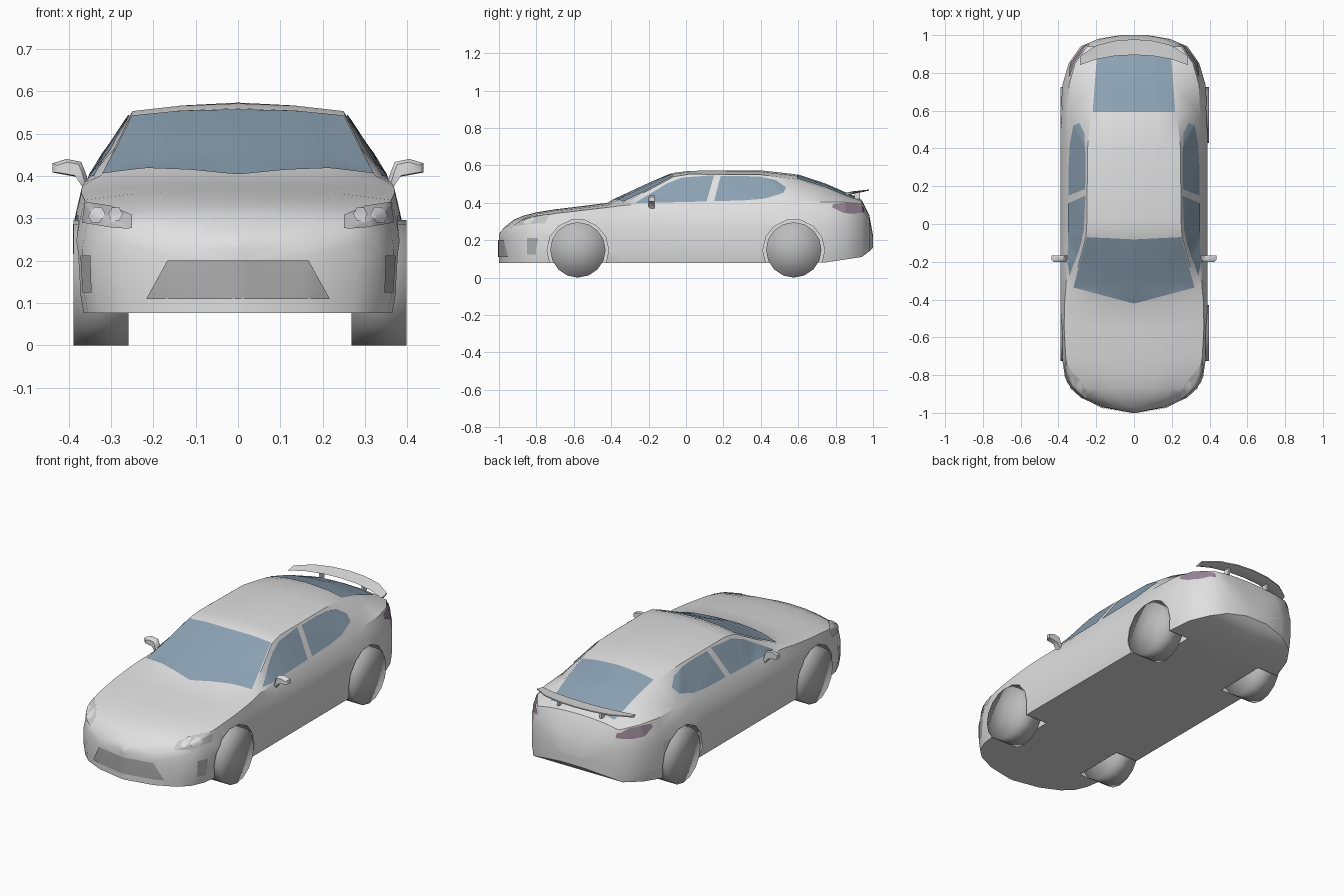
import bpy, bmesh, math
from mathutils import Vector
from mathutils.bvhtree import BVHTree

if "Cube" in bpy.data.objects:
    bpy.data.objects.remove(bpy.data.objects["Cube"], do_unlink=True)


def material(name, *rgb):
    mat = bpy.data.materials.new(name)
    mat.use_nodes = True
    mat.diffuse_color = (*rgb, 1)
    mat.node_tree.nodes["Principled BSDF"].inputs["Base Color"].default_value = (*rgb, 1)
    return mat


paint = material("light grey paint", 0.75, 0.75, 0.75)
glass = material("blue grey glass", 0.26, 0.36, 0.45)
tail = material("dull purple lens", 0.31, 0.24, 0.30)
rubber = material("wheel grey", 0.5, 0.5, 0.5)
vent = material("vent grey", 0.42, 0.42, 0.42)
lens = material("headlight grey", 0.56, 0.56, 0.56)


def make_object(name, bm, mat, angle=35):
    mesh = bpy.data.meshes.new(name)
    bm.to_mesh(mesh)
    obj = bpy.data.objects.new(name, mesh)
    bpy.context.collection.objects.link(obj)
    mesh.materials.append(mat)
    smooth(obj, angle)
    return obj


def activate(obj):
    bpy.ops.object.select_all(action='DESELECT')
    obj.select_set(True)
    bpy.context.view_layer.objects.active = obj


def smooth(obj, angle):
    activate(obj)
    bpy.ops.object.shade_smooth_by_angle(angle=math.radians(angle))


def loft(rings):
    """Closed skin through a row of equal rings, capped at both ends."""
    bm = bmesh.new()
    loops = [[bm.verts.new(p) for p in ring] for ring in rings]
    for a, b in zip(loops, loops[1:]):
        for i in range(len(a)):
            j = (i + 1) % len(a)
            bm.faces.new((a[i], a[j], b[j], b[i]))
    bm.faces.new(loops[0])
    bm.faces.new(loops[-1])
    bmesh.ops.recalc_face_normals(bm, faces=bm.faces)
    return bm


# Body stations: y, half width, shoulder x and z, roof edge x and z, centre z
stations = [
    (-1, .012, .011, .22, .006, .23, .235),
    (-.97, .17, .15, .24, .09, .26, .27),
    (-.92, .28, .258, .275, .16, .298, .31),
    (-.87, .335, .312, .30, .2, .32, .331),
    (-.8, .367, .347, .323, .22, .339, .349),
    (-.7, .382, .362, .343, .25, .357, .365),
    (-.55, .39, .37, .36, .27, .373, .383),
    (-.42, .39, .368, .375, .3, .388, .4),
    (-.335, .39, .36, .386, .322, .402, .439),
    (-.2, .39, .354, .393, .29, .467, .502),
    (-.065, .39, .35, .395, .254, .54, .56),
    (.02, .39, .35, .396, .249, .553, .571),
    (.4, .39, .35, .4, .246, .55, .573),
    (.58, .39, .35, .407, .228, .528, .553),
    (.74, .378, .343, .405, .216, .479, .501),
    (.85, .346, .312, .403, .205, .434, .453),
    (.94, .283, .248, .392, .17, .405, .415),
    (.98, .19, .165, .31, .11, .33, .335),
    (1, .07, .06, .21, .04, .22, .225),
]


def section(y, w, ws, zs, wr, zr, zc):
    zb = .077 + .15 * max(0, y - .72) + .8 * max(0, y - .95)
    zm = zb + .63 * (zs - zb)
    half = [(0, zb), (w * .965, zb), (w * .992, zb + .05), (w, zm),
            (.4 * ws + .6 * w, .5 * (zm + zs)), (ws, zs), (wr, zr),
            (.55 * wr, zr + .7 * (zc - zr)), (0, zc)]
    return [(x, y, z) for x, z in half] + [(-x, y, z) for x, z in half[-2:0:-1]]


bm = loft([section(*s) for s in stations])
bmesh.ops.triangulate(bm, faces=bm.faces)
skin = BVHTree.FromBMesh(bm)
body = make_object("body", bm, paint)

# Wheel arches cut from the body, and wheels
for side in (-1, 1):
    for end, y in (("front", -.578), ("rear", .576)):
        bpy.ops.mesh.primitive_cylinder_add(vertices=14, radius=.165, depth=.4,
                                            location=(side * .44, y, .146),
                                            rotation=(0, math.pi / 2, 0))
        cutter = bpy.context.object
        activate(body)
        mod = body.modifiers.new("arch", 'BOOLEAN')
        mod.operation, mod.solver, mod.object = 'DIFFERENCE', 'EXACT', cutter
        bpy.ops.object.modifier_apply(modifier=mod.name)
        bpy.data.objects.remove(cutter, do_unlink=True)
        bpy.ops.mesh.primitive_cylinder_add(vertices=16, radius=.148, depth=.13,
                                            end_fill_type='TRIFAN',
                                            location=(side * .328 + .005, y, .148),
                                            rotation=(0, math.pi / 2, 0))
        wheel = bpy.context.object
        wheel.name = f"{end}_wheel_{'left' if side > 0 else 'right'}"
        wheel.data.materials.append(rubber)
        bpy.ops.object.shade_smooth()
smooth(body, 35)


def along(points, t):
    f = t * (len(points) - 1)
    i = min(int(f), len(points) - 2)
    return Vector(points[i]).lerp(Vector(points[i + 1]), f - i)


def plate(name, axis, low, high, mat, side=1, lift=.004, cols=24, rows=10):
    """Thin plate between two edge lines, projected along an axis onto the body."""
    bm = bmesh.new()
    ray = {'x': Vector((-side, 0, 0)), 'y': Vector((0, 1, 0)), 'z': Vector((0, 0, -1))}[axis]
    grid = []
    for r in range(rows + 1):
        row = []
        for c in range(cols + 1):
            u, v = along(low, c / cols).lerp(along(high, c / cols), r / rows)
            start = {'x': (side * 2, u, v), 'y': (side * u, -2, v), 'z': (side * u, v, 2)}[axis]
            hit, normal, _, _ = skin.ray_cast(Vector(start), ray)
            if hit is None:
                hit, normal, _, _ = skin.find_nearest(Vector(start) + ray * 1.7)
            row.append(bm.verts.new(hit + normal * lift))
        grid.append(row)
    for a, b in zip(grid, grid[1:]):
        for c in range(cols):
            bm.faces.new((a[c], a[c + 1], b[c + 1], b[c]))
    bmesh.ops.remove_doubles(bm, verts=bm.verts, dist=.0003)
    bm.normal_update()
    for f in bm.faces:
        if f.normal.dot(ray) > 0:
            f.normal_flip()
    return make_object(name, bm, mat)


# Windscreen, rear window and grille
plate("windscreen", 'z', [(-.32, -.335), (0, -.42), (.32, -.335)],
      [(-.25, -.068), (0, -.08), (.25, -.068)], glass)
plate("rear_window", 'z', [(-.218, .592), (.218, .592)],
      [(-.195, .9), (.195, .9)], glass)
plate("grille", 'y', [(-.215, .11), (0, .11), (.215, .11)],
      [(-.165, .2), (0, .2), (.165, .2)], vent)

# Paired side details
for side, tag in ((1, "left"), (-1, "right")):
    plate("front_window_" + tag, 'x', [(-.27, .396), (0, .402), (.11, .405)],
          [(-.27, .398), (-.1, .502), (-.02, .533), (.15, .545)], glass, side)
    plate("back_window_" + tag, 'x',
          [(.15, .407), (.3, .41), (.42, .42), (.52, .45), (.535, .48)],
          [(.185, .541), (.3, .541), (.4, .537), (.48, .518), (.535, .48)], glass, side)
    plate("tail_light_" + tag, 'x', [(.78, .375), (.84, .345), (.9, .34), (.95, .35)],
          [(.785, .392), (.84, .398), (.9, .394), (.945, .375)], tail, side)
    plate("headlight_" + tag, 'y', [(.25, .274), (.3, .278), (.365, .289)],
          [(.25, .305), (.3, .326), (.358, .335)], lens, side)
    plate("bumper_vent_" + tag, 'y', [(.342, .125), (.363, .125)],
          [(.345, .212), (.368, .212)], vent, side, cols=4)
    for n, (x, r) in enumerate(((.288, .017), (.33, .018))):
        ends = [(x - r, .304), (x + r, .304)]
        lower, upper = ([(x - r / 2, .304 + k * r), (x + r / 2, .304 + k * r)] for k in (-.87, .87))
        plate(f"lamp_{n}_{tag}", 'y', [ends[0], *lower, ends[1]],
              [ends[0], *upper, ends[1]], paint, side, lift=.007, cols=6, rows=4)

    # Door mirror on a short stalk
    outline = [(.35, .375), (.362, .368), (.382, .398), (.438, .408), (.438, .43),
               (.405, .44), (.37, .433), (.36, .408)]
    bm = loft([[(side * (.395 + (x - .395) * k), y, .41 + (z - .41) * k) for x, z in outline]
               for y, k in ((-.2, .75), (-.188, 1), (-.168, 1))])
    make_object("mirror_" + tag, bm, paint, 50)

    # Wing support
    bpy.ops.mesh.primitive_cube_add(size=1, location=(side * .13, .915, .44))
    post = bpy.context.object
    post.name = "wing_support_" + tag
    post.scale = (.012, .03, .04)
    post.data.materials.append(paint)

# Swept wing: x, leading y, trailing y, height
half = [(0, .895, .978, .462), (.1, .89, .97, .461), (.2, .872, .945, .457), (.285, .842, .89, .449)]
span = [(-x, a, b, z) for x, a, b, z in half[:0:-1]] + half
wing = loft([[(x, a, z), (x, .6 * a + .4 * b, z - .008), (x, b, z + .003),
              (x, b, z + .009), (x, .6 * a + .4 * b, z + .003)] for x, a, b, z in span])
make_object("rear_wing", wing, paint, 40)
